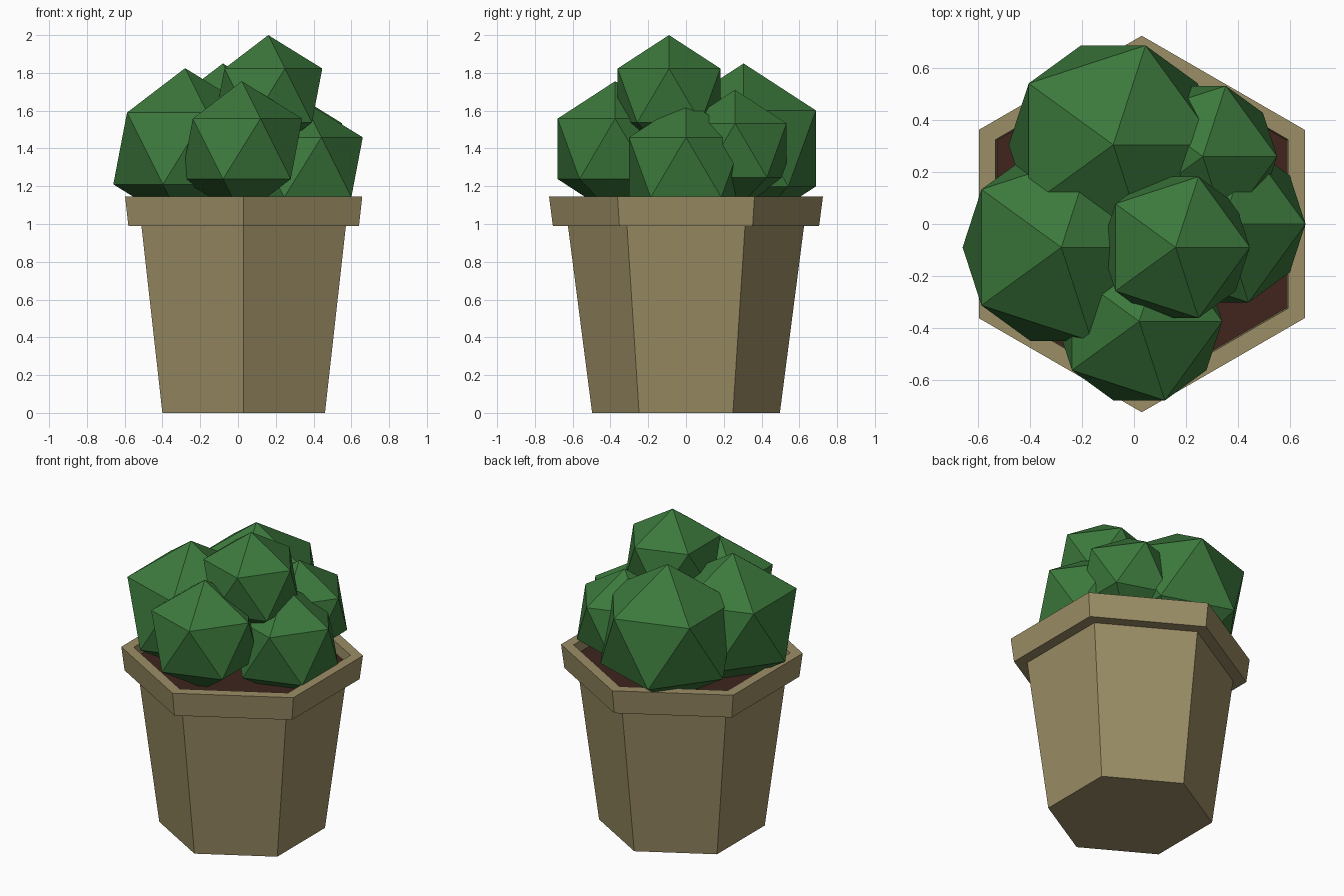
import bpy, bmesh, math

if "Cube" in bpy.data.objects:
    bpy.data.objects.remove(bpy.data.objects["Cube"])

def material(name, rgb):
    m = bpy.data.materials.new(name)
    m.diffuse_color = (*rgb, 1)
    m.use_nodes = True
    m.node_tree.nodes["Principled BSDF"].inputs["Base Color"].default_value = m.diffuse_color
    return m

clay = material("clay", (0.33, 0.27, 0.13))
earth = material("earth", (0.05, 0.018, 0.012))
leaf = material("leaf", (0.045, 0.19, 0.045))
POT_X = 0.03

def hex_lathe(name, profile, mat, cap_start=False, cap_end=False):
    """Six-sided solid of revolution from (radius, z) points, corners on the y axis."""
    bm = bmesh.new()
    rings = [[bm.verts.new((POT_X + r * math.cos(math.pi / 2 + k * math.pi / 3),
                            r * math.sin(math.pi / 2 + k * math.pi / 3), z))
              for k in range(6)] for r, z in profile]
    for a, b in zip(rings, rings[1:]):
        for k in range(6):
            n = (k + 1) % 6
            bm.faces.new((a[k], a[n], b[n], b[k]))
    if cap_start:
        bm.faces.new(rings[0][::-1])
    if cap_end:
        bm.faces.new(rings[-1])
    me = bpy.data.meshes.new(name)
    bm.to_mesh(me)
    bm.free()
    me.materials.append(mat)
    ob = bpy.data.objects.new(name, me)
    bpy.context.collection.objects.link(ob)

# Pot: tapered body, overhanging rim, inner lip down to the soil
hex_lathe("pot", [(0.497, 0), (0.625, 0.99), (0.705, 0.99), (0.725, 1.145),
                  (0.65, 1.145), (0.645, 1.075)], clay, cap_start=True)

# Soil surface
hex_lathe("soil", [(0.645, 1.075)], earth, cap_end=True)

# Foliage: overlapping icosahedra (x, y, z, radius)
clumps = {
    "back_left": (-0.08, 0.305, 1.40, 0.45),
    "left": (-0.28, -0.09, 1.40, 0.425),
    "top": (0.16, -0.09, 1.68, 0.32),
    "front": (0.02, -0.375, 1.398, 0.358),
    "right": (0.343, 0.0, 1.30, 0.355),
    "back_right": (0.265, 0.26, 1.39, 0.32),
}
for name, (x, y, z, r) in clumps.items():
    bpy.ops.mesh.primitive_ico_sphere_add(subdivisions=1, radius=r, location=(x, y, z))
    ob = bpy.context.object
    ob.name = "foliage_" + name
    ob.data.materials.append(leaf)
